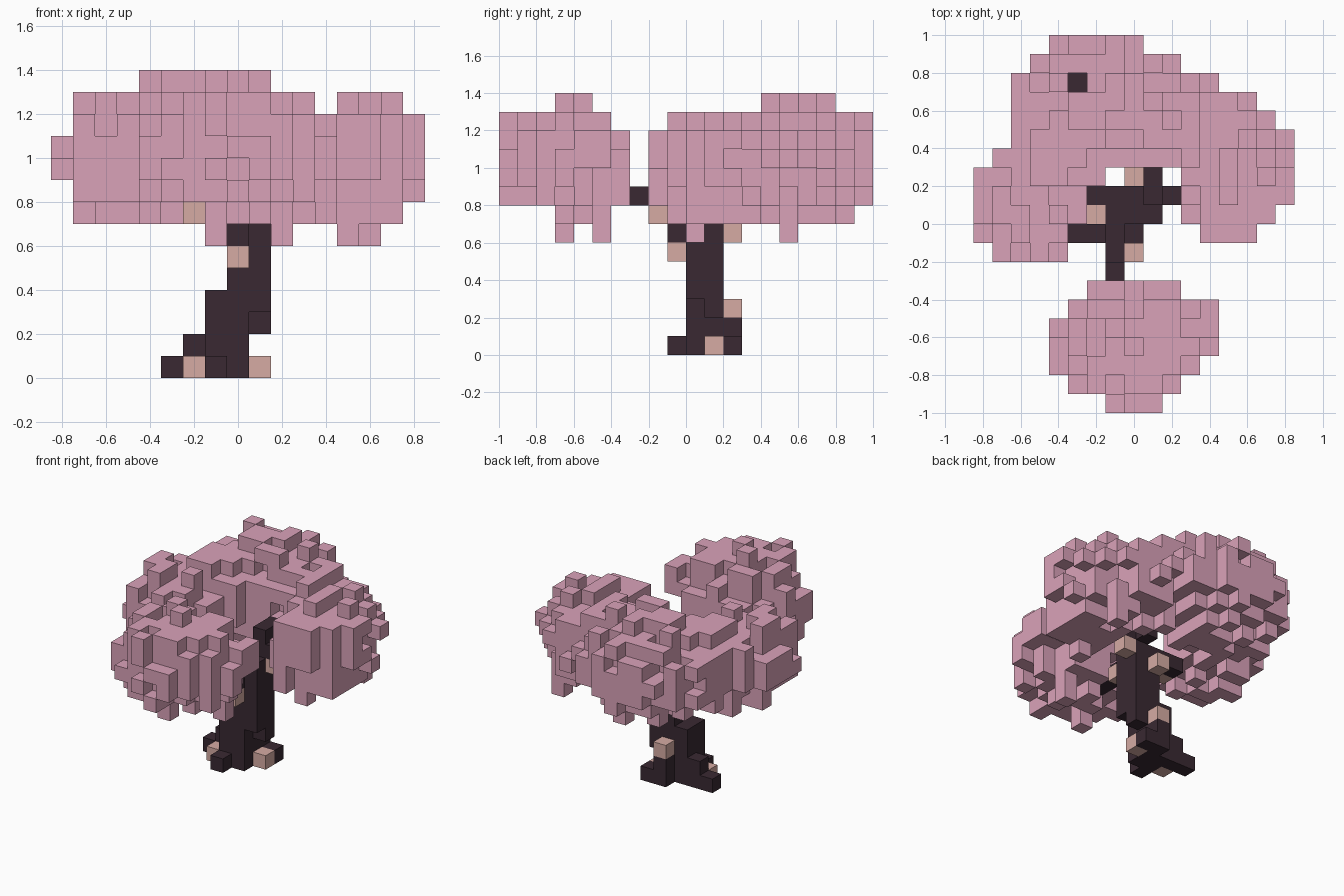
import bpy
import bmesh
import random
from mathutils import Vector

random.seed(7)
cube = bpy.data.objects.get("Cube")
if cube:
    bpy.data.objects.remove(cube)

UNIT = 0.1
DIRECTIONS = [Vector(d) for d in
              ((1, 0, 0), (-1, 0, 0), (0, 1, 0), (0, -1, 0), (0, 0, 1), (0, 0, -1))]


def material(name, color):
    mat = bpy.data.materials.new(name)
    mat.use_nodes = True
    mat.diffuse_color = (*color, 1)
    shader = next(n for n in mat.node_tree.nodes if n.type == 'BSDF_PRINCIPLED')
    shader.inputs["Base Color"].default_value = (*color, 1)
    shader.inputs["Roughness"].default_value = 0.9
    return mat


def block(x0, x1, y0, y1, z0, z1):
    """Cells of a solid block, both ends included."""
    return {(x, y, z) for x in range(x0, x1 + 1)
            for y in range(y0, y1 + 1) for z in range(z0, z1 + 1)}


def neighbour(cell, d):
    return tuple(int(c + s) for c, s in zip(cell, d))


def build(name, cells, solid, mat):
    """Mesh of the outer faces of the cells, skipping those touching other cells."""
    bm = bmesh.new()
    for cell in sorted(cells):
        center = Vector((cell[0], cell[1] + 0.5, cell[2] + 0.5))
        for d in DIRECTIONS:
            if neighbour(cell, d) in solid:
                continue
            u = Vector((d.y, d.z, d.x))
            v = d.cross(u)
            corners = (-u - v, u - v, u + v, v - u)
            bm.faces.new([bm.verts.new((center + (d + c) / 2) * UNIT) for c in corners])
    bmesh.ops.remove_doubles(bm, verts=bm.verts, dist=UNIT / 100)
    mesh = bpy.data.meshes.new(name)
    bm.to_mesh(mesh)
    bm.free()
    mesh.materials.append(mat)
    obj = bpy.data.objects.new(name, mesh)
    bpy.context.collection.objects.link(obj)


# Roots, leaning trunk and branches
wood = set().union(
    block(0, 1, 2, 2, 0, 0), block(-3, 0, 1, 1, 0, 0), block(-1, 0, 0, 0, 0, 1),
    block(-1, -1, -1, -1, 0, 0), block(-2, 0, 1, 1, 1, 1), block(0, 0, 2, 2, 1, 1),
    block(-1, 0, 0, 1, 2, 3), block(1, 1, 1, 1, 2, 9), block(1, 1, 0, 0, 3, 6),
    block(0, 0, 0, 1, 4, 6), block(-1, 1, 0, 1, 7, 7),
    # front branch
    block(0, 0, -1, -1, 6, 6), block(-1, -1, -2, -1, 7, 7), block(-1, -1, -5, -3, 8, 8),
    # side branches
    block(-3, -2, -1, -1, 8, 8), block(-2, -2, 1, 1, 7, 7), block(-5, -4, -1, 0, 9, 9),
    block(2, 2, 1, 1, 8, 8), block(3, 5, 1, 2, 9, 9),
    # back branch
    block(1, 1, 2, 2, 8, 9), block(-1, 0, 4, 5, 10, 10), block(-3, -2, 6, 7, 10, 11))

# Pale cut knots on the bark
knots = {(1, 1, 0), (-2, 0, 0), (0, 2, 2), (0, -1, 5), (0, 2, 6), (0, -2, 7), (-2, 0, 7),
         (2, 1, 7), (-2, 4, 8)}

# Canopy outline: for each row of y, the runs of x it covers
OUTLINE = {
    9: [(-4, 0)], 8: [(-5, 2)], 7: [(-6, 4)], 6: [(-6, 6)], 5: [(-6, 7)], 4: [(-6, 8)],
    3: [(-7, 8)], 2: [(-8, -2), (3, 8)], 1: [(-8, -3), (3, 8)], 0: [(-8, -3), (3, 7)],
    -1: [(-8, -4), (4, 6)], -2: [(-7, -4)], -4: [(-2, 2)], -5: [(-3, 4)],
    -6: [(-4, 4)], -7: [(-4, 4)], -8: [(-4, 3)], -9: [(-3, 2)], -10: [(-1, 1)]}

# Leaf clumps: centre and radii, in cells
CLUMPS = [((-0.2, -6.5, 10.4), (4.2, 3.4, 3)), ((-1.5, 6.3, 10.5), (4.7, 3.5, 3.2)),
          ((5.4, 2.4, 9.8), (3.1, 3.7, 2.9)), ((-5.5, 0.6, 9.9), (3, 3.1, 2.8)),
          ((3.4, 5, 10.1), (3.1, 2.5, 2.7)), ((-4.5, 3.6, 10.1), (2.9, 2.9, 2.7))]


def in_leaves(x, y, z):
    point = (x, y + 0.5, z + 0.5)
    depth = min(sum(((p - c) / r) ** 2 for p, c, r in zip(point, center, radii))
                for center, radii in CLUMPS)
    return depth + random.uniform(-0.38, 0.38) < 1


leaves = set()
for y, runs in OUTLINE.items():
    for x in [x for x0, x1 in runs for x in range(x0, x1 + 1)]:
        column = {(x, y, z) for z in range(7, 14) if in_leaves(x, y, z)}
        low = random.choice((8, 9, 9, 10))
        leaves |= column or block(x, x, y, y, low, low + 1)
leaves = {c for c in leaves if any(neighbour(c, d) in leaves for d in DIRECTIONS)}

# Hanging tufts
for x, y, z in ((2, -5, 6), (-1, -7, 6), (5, 0, 6), (6, 5, 6), (0, -5, 7), (4, -1, 7)):
    leaves |= block(x, x, y, y, z, 8)
leaves |= block(0, 2, -4, -4, 8, 9)
# Openings over the back branch and around two knots
leaves -= block(-3, -3, 7, 7, 12, 13) | block(-2, -2, -10, -4, 7, 7) | block(-2, -2, 4, 4, 7, 7)
leaves -= wood | knots

solid = wood | knots | leaves
build("trunk_and_branches", wood, solid, material("dark bark", (0.041, 0.022, 0.032)))
build("bark_knots", knots, solid, material("pale wood", (0.67, 0.41, 0.37)))
build("blossom_canopy", leaves, solid, material("dusty pink", (0.70, 0.363, 0.485)))
